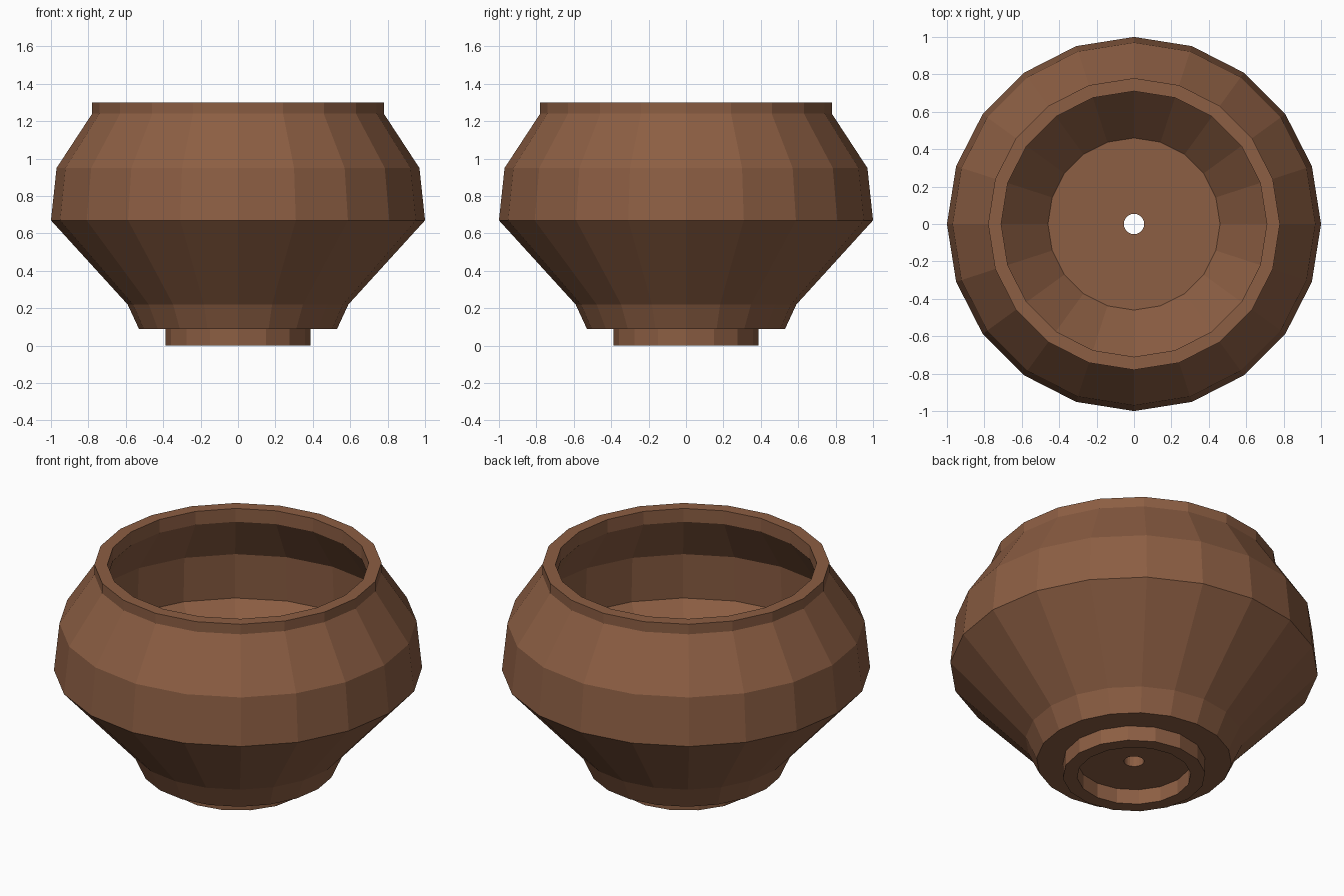
import bpy
import bmesh
from math import cos, sin, tau

if "Cube" in bpy.data.objects:
    bpy.data.objects.remove(bpy.data.objects["Cube"])

# one terracotta colour
clay = bpy.data.materials.new("brown terracotta")
clay.diffuse_color = (0.262, 0.112, 0.056, 1.0)
clay.use_nodes = True
clay.node_tree.nodes["Principled BSDF"].inputs["Base Color"].default_value = clay.diffuse_color


def lathe(name, profile, sides):
    """Revolve a closed (radius, height) outline around z."""
    bm = bmesh.new()
    rings = [[bm.verts.new((r * cos(tau * i / sides), r * sin(tau * i / sides), z))
              for i in range(sides)] for r, z in profile]
    for a, b in zip(rings, rings[1:] + rings[:1]):
        for i in range(sides):
            j = (i + 1) % sides
            bm.faces.new((a[i], a[j], b[j], b[i]))
    bmesh.ops.recalc_face_normals(bm, faces=bm.faces)
    mesh = bpy.data.meshes.new(name)
    bm.to_mesh(mesh)
    bm.free()
    mesh.materials.append(clay)
    obj = bpy.data.objects.new(name, mesh)
    bpy.context.collection.objects.link(obj)
    return obj


# hollow bowl: outside wall, rim, inside wall, floor with drain hole
lathe("pot_body", [
    (0.055, 0.09), (0.53, 0.09), (0.59, 0.22), (1.0, 0.67), (0.97, 0.95),
    (0.78, 1.24), (0.78, 1.30),
    (0.71, 1.30), (0.71, 1.22), (0.895, 0.94), (0.91, 0.67),
    (0.46, 0.17), (0.055, 0.17),
], 20)

# foot ring under the bowl
lathe("foot_ring", [(0.31, 0.0), (0.388, 0.0), (0.388, 0.1), (0.31, 0.1)], 16)
